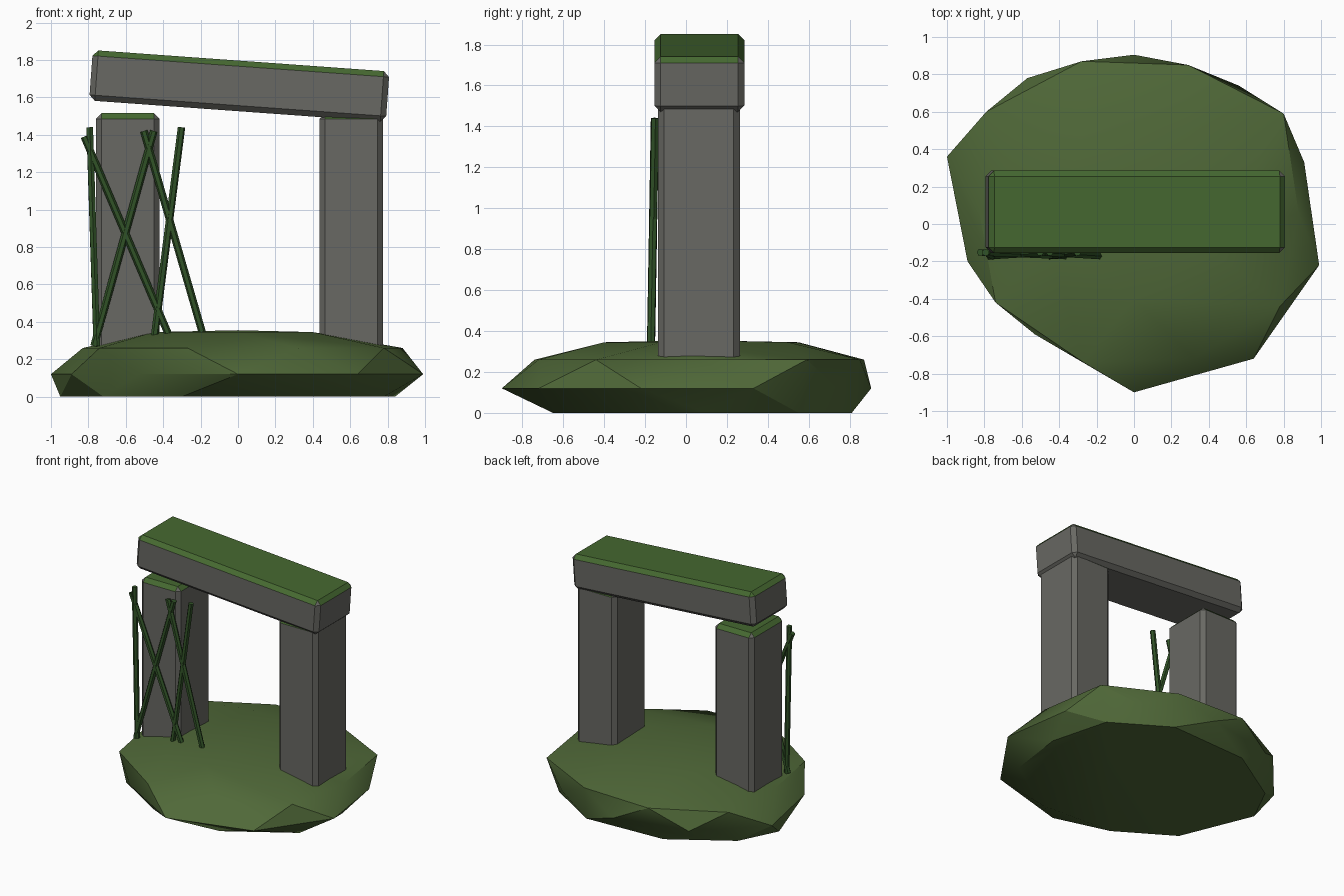
import bpy, bmesh, math
from mathutils import Vector, Matrix

if "Cube" in bpy.data.objects:
    bpy.data.objects.remove(bpy.data.objects["Cube"])


def material(name, rgb):
    m = bpy.data.materials.new(name)
    m.diffuse_color = (*rgb, 1)
    m.use_nodes = True
    m.node_tree.nodes["Principled BSDF"].inputs["Base Color"].default_value = m.diffuse_color
    return m


STONE = material("stone", (0.14, 0.14, 0.125))
MOSS = material("moss", (0.06, 0.14, 0.03))
GRASS = material("grass", (0.08, 0.14, 0.04))
VINE = material("vine", (0.03, 0.085, 0.02))


def finish(bm, name, mats):
    bmesh.ops.recalc_face_normals(bm, faces=bm.faces)
    me = bpy.data.meshes.new(name)
    bm.to_mesh(me)
    bm.free()
    ob = bpy.data.objects.new(name, me)
    bpy.context.collection.objects.link(ob)
    for m in mats:
        me.materials.append(m)
    return ob


def stone_block(name, centre, size, tilt=0, bevel=0.03):
    """Chamfered block with moss on every upward face."""
    bm = bmesh.new()
    bmesh.ops.create_cube(bm, size=1)
    bmesh.ops.scale(bm, vec=size, verts=bm.verts)
    bmesh.ops.bevel(bm, geom=bm.edges[:], offset=bevel, segments=1,
                    affect='EDGES', profile=0.5)
    bmesh.ops.transform(bm, verts=bm.verts,
                        matrix=Matrix.Translation(centre) @ Matrix.Rotation(tilt, 4, 'Y'))
    bm.normal_update()
    for f in bm.faces:
        f.material_index = 1 if f.normal.z > 0.6 else 0
    return finish(bm, name, [STONE, MOSS])


def vine(name, a, b, r=0.02):
    a, b = Vector(a), Vector(b)
    d = b - a
    bm = bmesh.new()
    bmesh.ops.create_cone(bm, cap_ends=True, segments=6, radius1=r, radius2=r, depth=d.length,
                          matrix=Matrix.Translation((a + b) / 2)
                          @ d.to_track_quat('Z', 'Y').to_matrix().to_4x4())
    return finish(bm, name, [VINE])


# Grassy mound: hull of a foot ring, an irregular rim, a shoulder ring and a crown
foot = [(-0.95, 0.2), (-0.8, 0.5), (-0.35, 0.78), (0.3, 0.81), (0.72, 0.55),
        (0.84, 0.1), (0.78, -0.35), (0.3, -0.65), (-0.3, -0.62), (-0.72, -0.36)]
rim = [(0, -0.9), (0.64, -0.72), (0.99, -0.22), (0.91, 0.33), (0.56, 0.74),
       (0, 0.905), (-0.57, 0.78), (-1, 0.36), (-0.89, -0.2), (-0.53, -0.59)]
shoulder = [(0.78, -0.44), (0.8, 0.59), (0.29, 0.85), (-0.28, 0.87), (-0.79, 0.6),
            (-0.74, -0.42), (-0.27, -0.74), (0.32, -0.72), (0.88, 0.06), (-0.83, 0.08)]
crown = [(0, -0.4), (0.4, -0.12), (0.28, 0.5), (-0.25, 0.55), (-0.45, -0.1)]
bm = bmesh.new()
for ring, z in ((foot, 0), (rim, 0.12), (shoulder, 0.26), (crown, 0.345)):
    for x, y in ring:
        bm.verts.new((x, y, z))
bm.verts.new((0, 0.05, 0.355))
hull = bmesh.ops.convex_hull(bm, input=bm.verts)
loose = [v for v in bm.verts if not v.link_faces]
bmesh.ops.delete(bm, geom=loose, context='VERTS')
mound = finish(bm, "mound", [GRASS])
bpy.context.view_layer.objects.active = mound
mound.select_set(True)
bpy.ops.object.shade_smooth_by_angle(angle=math.radians(30))

# Two standing stones and the tilted lintel
for name, x in (("left_pillar", -0.59), ("right_pillar", 0.605)):
    stone_block(name, (x, 0.063, 0.858), (0.34, 0.40, 1.315))
stone_block("lintel", (0.007, 0.065, 1.661), (1.59, 0.44, 0.27), tilt=0.072)

# Crossing vines in front of the left pillar: (bottom x, top x, top z)
stems = [(-0.755, -0.793, 1.44), (-0.77, -0.45, 1.42), (-0.345, -0.822, 1.39),
         (-0.453, -0.302, 1.44), (-0.17, -0.503, 1.42)]
for i, (x0, x1, z1) in enumerate(stems):
    vine(f"vine_{i + 1}", (x0, -0.172, 0.27), (x1, -0.152, z1))
